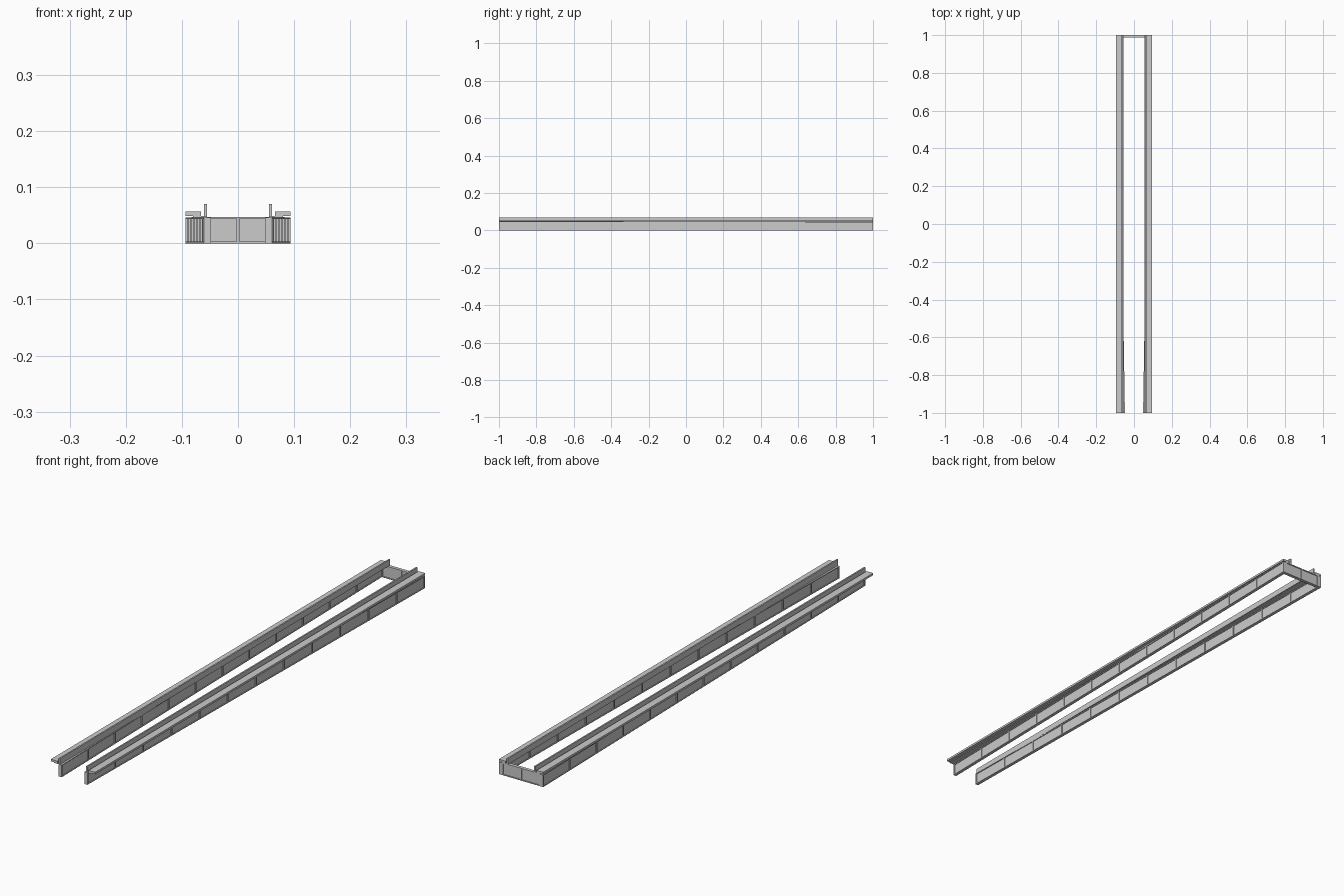
import bpy, bmesh
from mathutils import Matrix, Vector

if "Cube" in bpy.data.objects:
    bpy.data.objects.remove(bpy.data.objects["Cube"])

WALL_H = 0.046
RIM = 0.003          # height of top and bottom rims, width of posts
THICK = 0.013        # wall thickness
RECESS = 0.003       # panel inset on both faces


def add_box(bm, lo, hi):
    lo, hi = Vector(lo), Vector(hi)
    m = Matrix.Translation((lo + hi) / 2) @ Matrix.Diagonal((*(hi - lo), 1))
    bmesh.ops.create_cube(bm, size=1, matrix=m)


def make_object(name, bm):
    mesh = bpy.data.meshes.new(name)
    bm.to_mesh(mesh)
    bm.free()
    obj = bpy.data.objects.new(name, mesh)
    bpy.context.collection.objects.link(obj)
    return obj


def mirror_x(obj):
    mod = obj.modifiers.new("mirror", 'MIRROR')
    mod.use_axis[0] = True


def panel_wall(length, panels):
    """Framed wall along +y from 0, thickness along x from 0 to THICK."""
    bm = bmesh.new()
    add_box(bm, (RECESS, 0, RIM), (THICK - RECESS, length, WALL_H - RIM))
    for z in (0, WALL_H - RIM):
        add_box(bm, (0, 0, z), (THICK, length, z + RIM))
    for i in range(panels + 1):
        w = RIM * 2
        y = min(max(length * i / panels - w / 2, 0), length - w)
        add_box(bm, (0, y, RIM), (THICK, y + w, WALL_H - RIM))
    return bm


# Side walls, splaying outward from the front to the back
bm = panel_wall(2.0, 12)
for v in bm.verts:
    v.co.x += 0.048 + 0.033 * v.co.y / 2.0
    v.co.y -= 1
mirror_x(make_object("side_wall", bm))

# Closing wall at the back
bm = panel_wall(0.166, 2)
for v in bm.verts:
    v.co = Vector((v.co.y - 0.083, 1 - v.co.x, v.co.z * 1.03))
bmesh.ops.reverse_faces(bm, faces=bm.faces[:])
bmesh.ops.recalc_face_normals(bm, faces=bm.faces[:])
make_object("back_wall", bm)

# Straight rails lying on the walls: upright lip, seat strip and tread plate
for name, x0, x1, z0, z1 in (
        ("upright_lip", 0.055, 0.0605, 0.047, 0.070),
        ("seat_strip", 0.0605, 0.080, 0.0465, 0.049),
        ("tread_plate", 0.066, 0.094, 0.049, 0.057)):
    bm = bmesh.new()
    add_box(bm, (x0, -1, z0), (x1, 1, z1))
    mirror_x(make_object(name, bm))
